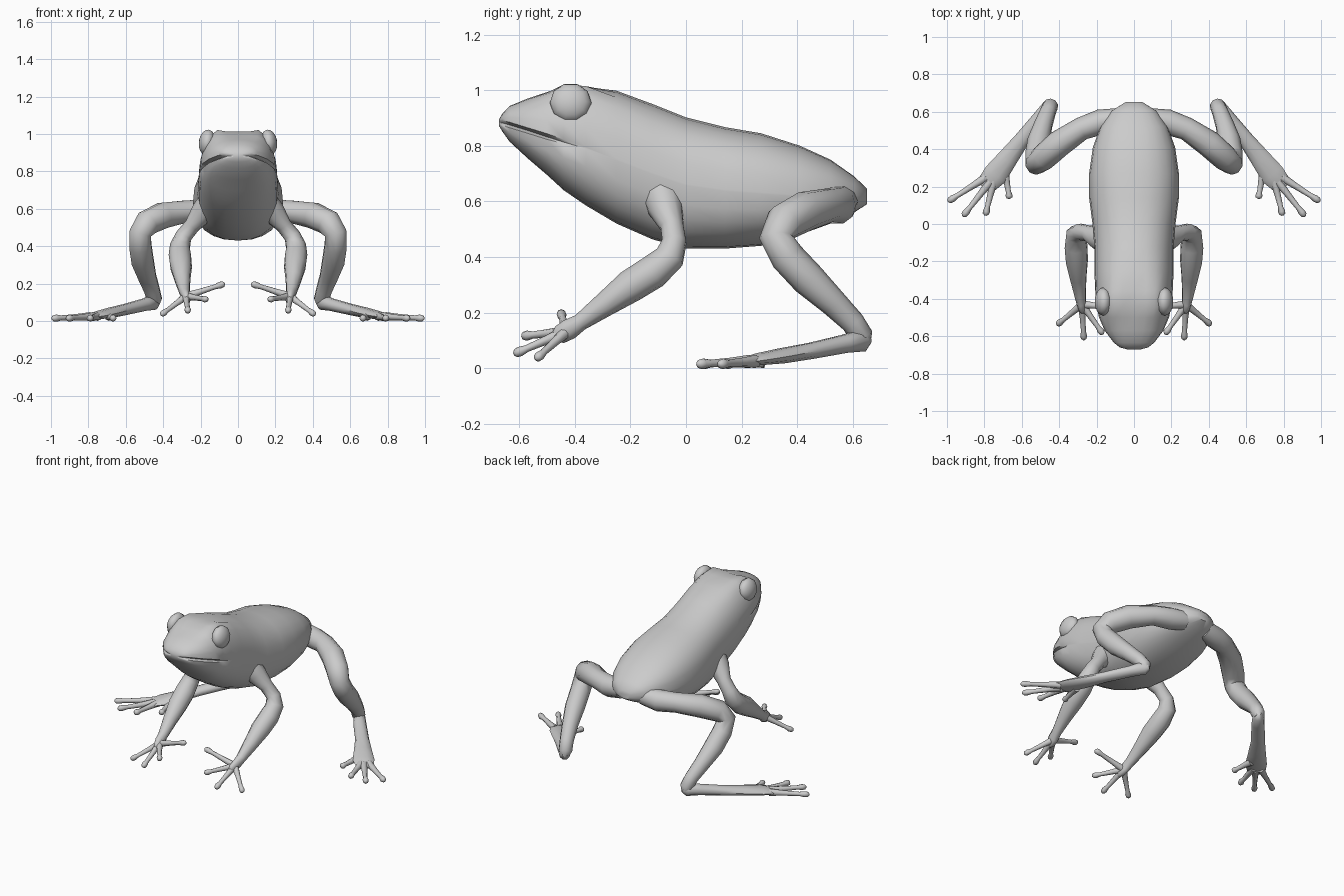
import bpy, bmesh, math
from mathutils import Vector

if "Cube" in bpy.data.objects:
    bpy.data.objects.remove(bpy.data.objects["Cube"])


def finish(name, rings, mirror=True):
    """Skin a list of closed rings, cap the ends and add the object."""
    bm = bmesh.new()
    vs = [[bm.verts.new(p) for p in r] for r in rings]
    n = len(vs[0])
    for a, b in zip(vs, vs[1:]):
        for i in range(n):
            j = (i + 1) % n
            bm.faces.new((a[i], a[j], b[j], b[i]))
    bm.faces.new(vs[0][::-1])
    bm.faces.new(vs[-1])
    bmesh.ops.recalc_face_normals(bm, faces=bm.faces)
    me = bpy.data.meshes.new(name)
    bm.to_mesh(me)
    bm.free()
    ob = bpy.data.objects.new(name, me)
    bpy.context.collection.objects.link(ob)
    smooth(ob)
    if mirror:
        ob.modifiers.new("Mirror", 'MIRROR').use_axis = (True, False, False)
    return ob


def smooth(ob):
    bpy.ops.object.select_all(action='DESELECT')
    ob.select_set(True)
    bpy.context.view_layer.objects.active = ob
    bpy.ops.object.shade_smooth_by_angle(angle=math.radians(55))


def tube(name, path, sides=10):
    """Limb along (x, y, z, side radius, vertical radius) points."""
    pts = [Vector(p[:3]) for p in path]
    rings, side = [], None
    for i, p in enumerate(path):
        d0 = (pts[i] - pts[max(i - 1, 0)]).normalized()
        d1 = (pts[min(i + 1, len(pts) - 1)] - pts[i]).normalized()
        t = (d0 + d1).normalized()
        if side is None:
            side = t.cross(Vector((0, 0, 1)))
        side = (side - t * side.dot(t)).normalized()
        up = side.cross(t)
        rs, ru = p[3], p[-1]
        ring = []
        for k in range(sides):
            a = 2 * math.pi * k / sides
            ring.append(pts[i] + side * rs * math.cos(a) + up * ru * math.sin(a))
        rings.append(ring)
    return finish(name, rings)


def digit(name, base, tip, r):
    """Thin finger or toe with a round pad at the end."""
    b, t = Vector(base), Vector(tip)
    path = []
    for f, s in ((0, 1.3), (.35, .95), (.75, .75), (.88, 1.05), (.96, .9), (1, .3)):
        path.append((*b.lerp(t, f), r * s))
    tube(name, path, 8)


# Body and head in one skin: y, top, bottom, half width, mid height, mouth depth, brow
stations = [
    (-.672, .897, .870, .030, .884, .010, 0),
    (-.660, .917, .850, .075, .882, .022, 0),
    (-.635, .943, .815, .108, .875, .028, 0),
    (-.57, .970, .755, .157, .855, .028, 0),
    (-.50, .993, .695, .187, .832, .024, .012),
    (-.44, 1.012, .640, .200, .813, .010, .035),
    (-.36, 1.012, .585, .207, .79, 0, .030),
    (-.25, .998, .520, .212, .75, 0, .005),
    (-.12, .950, .463, .212, .70, 0, 0),
    (0, .902, .430, .222, .66, 0, 0),
    (.14, .867, .430, .240, .64, 0, 0),
    (.27, .845, .440, .240, .63, 0, 0),
    (.41, .800, .480, .220, .62, 0, 0),
    (.52, .750, .520, .180, .62, 0, 0),
    (.605, .690, .560, .120, .62, 0, 0),
    (.652, .645, .590, .045, .615, 0, 0),
]
rings = []
for y, zt, zb, w, zm, groove, brow in stations:
    e = 2 / 2.3
    gap = .003 + groove * .25
    half = []
    for k in range(7):
        a = math.pi / 2 * k / 6
        x = w * math.sin(a) ** e
        z = zm + gap + (zt - zm - gap) * max(math.cos(a), 0) ** e
        z += brow * math.exp(-((x - .125) / .05) ** 2)
        half.append((x, y, z))
    half.append((w - groove, y, zm))
    for k in range(6, -1, -1):
        a = math.pi / 2 * k / 6
        x = w * (.985 if groove else 1) * math.sin(a) ** e
        half.append((x, y, zm - gap - (zm - gap - zb) * max(math.cos(a), 0) ** e))
    rings.append(half + [(-p[0], p[1], p[2]) for p in half[-2:0:-1]])
finish("body", rings, mirror=False)

# Eyes
for s, side in ((1, "left"), (-1, "right")):
    bpy.ops.mesh.primitive_uv_sphere_add(
        segments=10, ring_count=8, radius=1, location=(s * .165, -.415, .955),
        rotation=(0, s * math.radians(82), 0))
    eye = bpy.context.object
    eye.name = side + "_eye"
    eye.scale = (.072, .075, .045)
    smooth(eye)

# Front legs with palms and fingers
tube("front_leg", [
    (.13, -.09, .64, .08), (.19, -.075, .58, .065), (.245, -.05, .51, .043),
    (.29, -.042, .455, .045), (.31, -.058, .40, .055), (.31, -.12, .345, .062),
    (.305, -.20, .295, .060), (.298, -.29, .23, .045), (.288, -.38, .165, .031),
    (.282, -.42, .14, .038, .026), (.275, -.455, .12, .034, .022),
    (.272, -.48, .11, .012, .01)])
palm = (.278, -.43, .132)
for tip in ((.07, -.45, .20), (.165, -.59, .115), (.268, -.62, .05), (.412, -.54, .032)):
    digit("finger", palm, tip, .017)

# Hind legs: thigh and shin, then the long flat foot
tube("hind_leg", [
    (.08, .56, .60, .06), (.18, .545, .585, .068), (.28, .51, .585, .062),
    (.40, .43, .565, .072), (.485, .355, .525, .070), (.522, .325, .47, .062),
    (.522, .365, .40, .062), (.51, .44, .32, .062), (.485, .53, .235, .050),
    (.46, .60, .165, .043), (.447, .632, .115, .042), (.445, .64, .085, .025)])
tube("foot", [
    (.432, .658, .105, .015, .02), (.45, .635, .10, .036, .042),
    (.50, .57, .087, .040, .034), (.60, .45, .062, .042, .030),
    (.68, .345, .044, .055, .028), (.74, .265, .032, .066, .022),
    (.785, .215, .024, .055, .014), (.80, .195, .02, .035, .008)])
for base, tip in (((.79, .25), (.995, .12)), ((.77, .225), (.915, .04)),
                  ((.75, .23), (.795, .045)), ((.69, .28), (.665, .135))):
    digit("toe", (*base, .024), (*tip, .014), .018)
